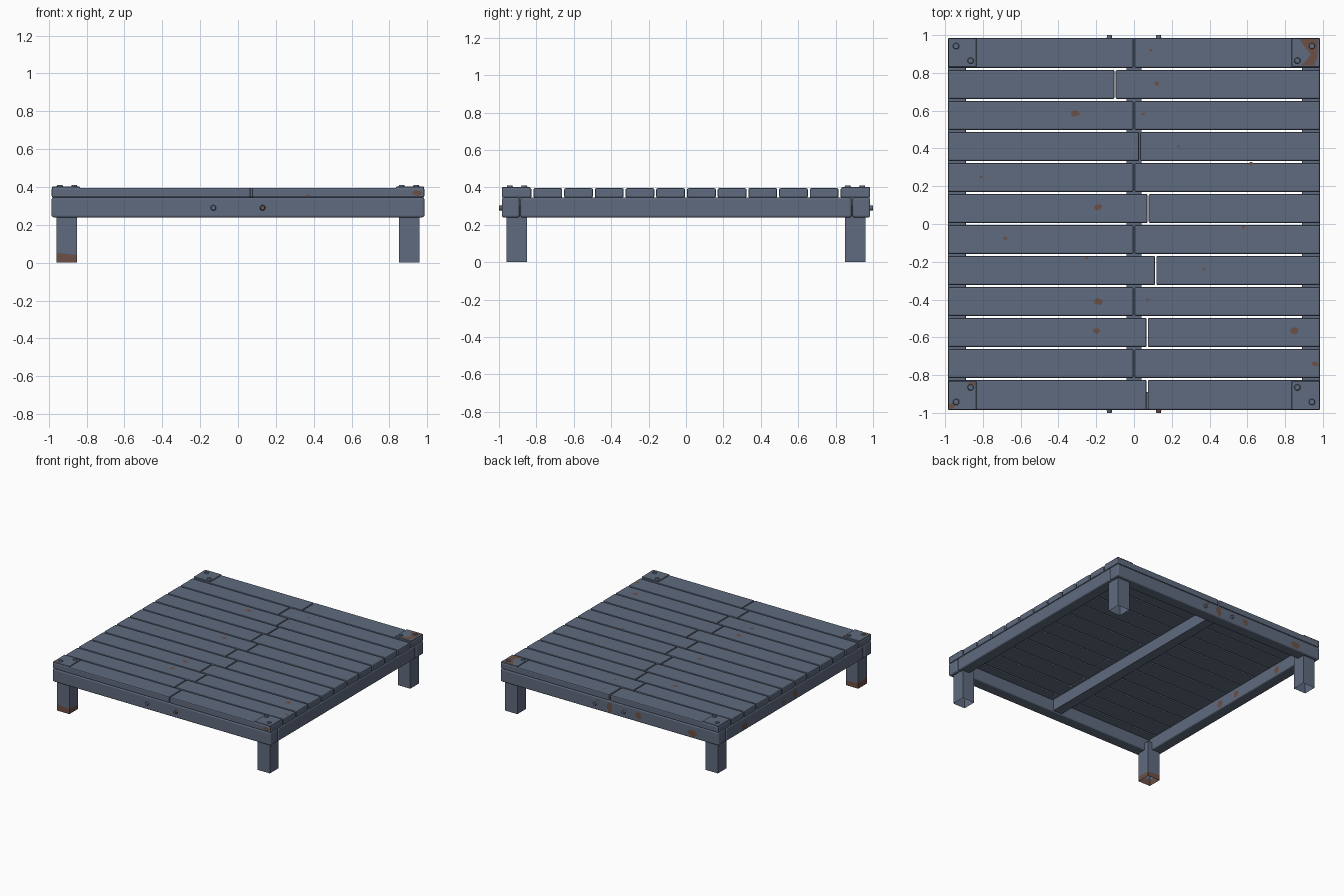
import bpy, bmesh, math, random
from mathutils import Vector, Matrix

random.seed(4)
if "Cube" in bpy.data.objects:
    bpy.data.objects.remove(bpy.data.objects["Cube"])


def material(name, rgb):
    m = bpy.data.materials.new(name)
    m.use_nodes = True
    m.diffuse_color = (*rgb, 1)
    m.node_tree.nodes["Principled BSDF"].inputs["Base Color"].default_value = (*rgb, 1)
    return m


BLUE = material("slate_blue_paint", (0.115, 0.145, 0.21))
RUST = material("rust_brown", (0.15, 0.08, 0.058))


def add_object(name, bm, mats):
    me = bpy.data.meshes.new(name)
    bm.to_mesh(me)
    bm.free()
    for m in mats:
        me.materials.append(m)
    ob = bpy.data.objects.new(name, me)
    bpy.context.collection.objects.link(ob)
    return ob


def box(name, x, y, z, bevel=0.0, segments=2):
    """Box between the given (low, high) limits on each axis."""
    bm = bmesh.new()
    lims = (x, y, z)
    size = Matrix.Diagonal([hi - lo for lo, hi in lims]).to_4x4()
    centre = Matrix.Translation([(lo + hi) / 2 for lo, hi in lims])
    bmesh.ops.create_cube(bm, size=1, matrix=centre @ size)
    ob = add_object(name, bm, [BLUE, RUST])
    if bevel:
        mod = ob.modifiers.new("rounded_edges", "BEVEL")
        mod.width, mod.segments = bevel, segments
    return ob


def span(a, b):
    return (min(a, b), max(a, b))


def bolt(name, base, normal, radius, height, mat=BLUE):
    n = Vector(normal)
    m = (Matrix.Translation(Vector(base) + n * height / 2)
         @ n.to_track_quat("Z", "Y").to_matrix().to_4x4())
    bm = bmesh.new()
    bmesh.ops.create_cone(bm, cap_ends=True, segments=12, radius1=radius,
                          radius2=radius * 0.8, depth=height, matrix=m)
    return add_object(name, bm, [mat])


E = 0.985            # half extent of the platform
INNER = 0.89         # inner face of the frame beams
BOTTOM, DECK, TOP = 0.24, 0.345, 0.396

# Frame beams, mirrored front/back and left/right
for s, fb, lr in ((-1, "front", "right"), (1, "back", "left")):
    box(fb + "_beam", (-E, E), span(s * E, s * INNER), (BOTTOM, DECK), 0.01, 3)
    box(lr + "_beam", span(s * E, s * INNER), (-0.884, 0.884), (BOTTOM, DECK), 0.01, 3)
    for x in (-0.13, 0.13):
        rusty = s < 0 < x
        bolt(fb + "_beam_bolt", (x, s * E, 0.29), (0, s, 0), 0.015, 0.015,
             RUST if rusty else BLUE)

# Middle beam under the deck
box("middle_beam", (-0.04, 0.04), (-0.895, 0.895), (0.25, DECK))

# Deck: twelve rows, each of two planks meeting at its own seam
seams = [0.07, 0, 0.07, 0, 0.115, 0, 0.075, 0, 0.03, 0, -0.1, 0]
pitch = 2 * E / len(seams)
for i, seam in enumerate(seams):
    y = -E + pitch * i
    lo, hi = y + 0.005, y + pitch - 0.005
    lo = -E if i == 0 else lo
    hi = E if i == len(seams) - 1 else hi
    box("plank_right", (-E, seam - 0.003), (lo, hi), (DECK, TOP), 0.008)
    box("plank_left", (seam + 0.003, E), (lo, hi), (DECK, TOP), 0.008)

# Corners: open-ended leg, top plate and two bolts on the diagonal
for sx in (-1, 1):
    for sy in (-1, 1):
        corner = ("back" if sy > 0 else "front") + ("_left" if sx > 0 else "_right")
        leg = box(corner + "_leg", span(sx * 0.85, sx * 0.96),
                  span(sy * 0.85, sy * 0.96), (0, 0.3))
        bm = bmesh.new()
        bm.from_mesh(leg.data)
        bm.normal_update()
        bmesh.ops.delete(bm, geom=[f for f in bm.faces if abs(f.normal.z) > 0.5],
                         context="FACES")
        if sx < 0 and sy < 0:
            # Rusted foot
            bmesh.ops.bisect_plane(bm, geom=bm.verts[:] + bm.edges[:] + bm.faces[:],
                                   plane_co=(-0.9, -0.9, 0.043),
                                   plane_no=(0.1, 0.05, 1))
            for f in bm.faces:
                f.material_index = int(f.calc_center_median().z < 0.06)
        bm.to_mesh(leg.data)
        bm.free()
        box(corner + "_plate", span(sx * 0.835, sx * 0.983),
            span(sy * 0.832, sy * 0.983), (TOP - 0.004, 0.402), 0.002, 1)
        for d in (0.865, 0.942):
            bolt(corner + "_plate_bolt", (sx * d, sy * d, 0.402), (0, 0, 1), 0.017, 0.008)


# Rust patches: thin irregular flakes laid on the surfaces
def flakes(name, normal, spots):
    """Each spot is a centre followed by its two radii."""
    n = Vector(normal)
    turn = n.to_track_quat("Z", "Y") if n.z == 0 else n.to_track_quat("Z", "X")
    bm = bmesh.new()
    for centre, across, along in spots:
        ring = []
        for k in range(9):
            a = math.tau * k / 9
            r = random.uniform(0.75, 1.1)
            p = Vector((across * r * math.cos(a), along * r * math.sin(a), 0))
            if n.z:
                off = p
            else:
                side = Vector((0, 0, 1)).cross(n)
                off = side * p.x + Vector((0, 0, p.y))
            ring.append(bm.verts.new(Vector(centre) + off + n * 0.0015))
        bm.faces.new(ring)
    return add_object(name, bm, [RUST])


deck_spots = [(0.09, 0.92, 0.01), (0.12, 0.745, 0.014), (-0.31, 0.585, 0.024),
              (0.05, 0.585, 0.01), (0.62, 0.318, 0.012), (-0.81, 0.25, 0.01),
              (0.235, 0.41, 0.008), (-0.19, 0.09, 0.023), (-0.68, -0.075, 0.012),
              (0.58, -0.017, 0.01), (-0.25, -0.182, 0.011), (0.37, -0.24, 0.01),
              (-0.19, -0.41, 0.025), (0.07, -0.4, 0.008), (-0.2, -0.565, 0.022),
              (0.85, -0.565, 0.023), (0.96, -0.74, 0.018)]
flakes("deck_rust", (0, 0, 1), [((x, y, TOP), r, r * 0.8) for x, y, r in deck_spots])
flakes("plate_rust", (0, 0, 1), [((-0.86, -0.85, 0.402), 0.022, 0.014),
                                 ((-0.965, -0.963, 0.402), 0.017, 0.016)])
flakes("front_plank_rust", (0, -1, 0), [((0.947, -E, 0.367), 0.03, 0.015),
                                        ((0.37, -E, 0.355), 0.01, 0.006)])
flakes("back_beam_rust", (0, 1, 0), [((0, E, 0.29), 0.028, 0.042),
                                     ((-0.26, E, 0.295), 0.028, 0.03),
                                     ((-0.75, E, 0.28), 0.05, 0.028),
                                     ((0.1, E, 0.325), 0.015, 0.01)])
flakes("right_beam_rust", (-1, 0, 0), [((-E, 0.65, 0.275), 0.04, 0.028),
                                       ((-E, 0.0, 0.29), 0.025, 0.04),
                                       ((-E, 0.15, 0.28), 0.02, 0.02)])
flakes("right_beam_inner_rust", (1, 0, 0), [((-INNER, y, 0.285), 0.03, 0.033)
                                            for y in (-0.06, 0.13, 0.6)])

# Large worn patch on the back left corner plate
bm = bmesh.new()
worn = [(0.875, 0.98), (0.905, 0.935), (0.935, 0.9), (0.915, 0.87), (0.885, 0.84),
        (0.955, 0.84), (0.97, 0.88), (0.975, 0.98)]
bm.faces.new([bm.verts.new((x, y, 0.4035)) for x, y in worn])
add_object("corner_plate_rust", bm, [RUST])
